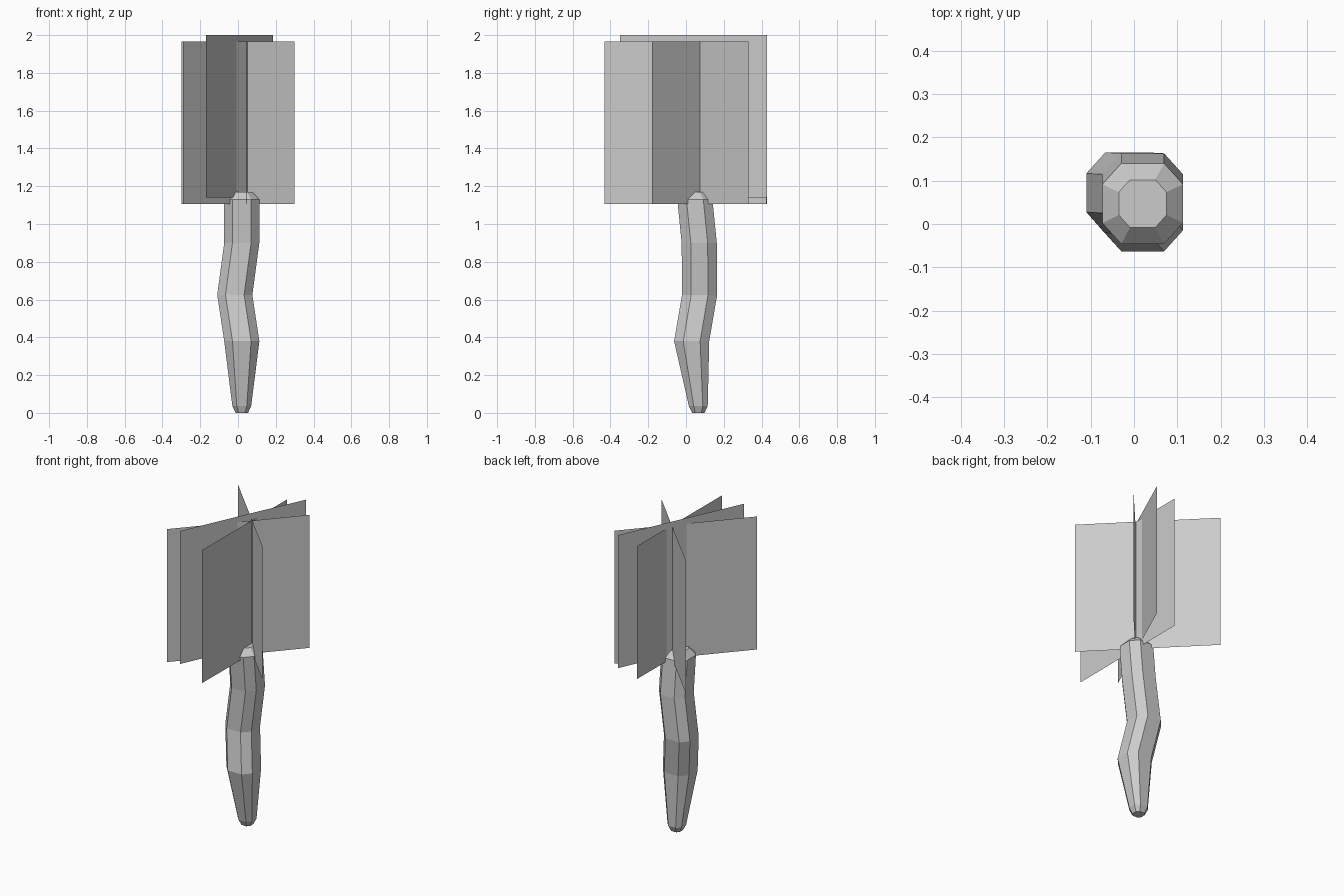
import bpy, bmesh

if "Cube" in bpy.data.objects:
    bpy.data.objects.remove(bpy.data.objects["Cube"])

def make_object(name, bm):
    mesh = bpy.data.meshes.new(name)
    bm.to_mesh(mesh)
    bm.free()
    obj = bpy.data.objects.new(name, mesh)
    bpy.context.collection.objects.link(obj)
    return obj

# Crooked eight-sided root: centre x, centre y, z, half width per ring
RINGS = [
    (0.02, 0.065, 0.00, 0.033),
    (0.02, 0.065, 0.037, 0.05),
    (0.02, 0.03, 0.38, 0.093),
    (-0.017, 0.072, 0.625, 0.093),
    (0.02, 0.07, 0.90, 0.093),
    (0.02, 0.047, 1.13, 0.093),
    (0.02, 0.047, 1.17, 0.055),
]
FX, FY = 0.53, 0.48   # flat side lengths of the chamfered square section
SECTION = [(1, -FY), (1, FY), (FX, 1), (-FX, 1),
           (-1, FY), (-1, -FY), (-FX, -1), (FX, -1)]

bm = bmesh.new()
loops = [[bm.verts.new((cx + r * a, cy + r * b, z)) for a, b in SECTION]
         for cx, cy, z, r in RINGS]
for low, high in zip(loops, loops[1:]):
    for i in range(8):
        j = (i + 1) % 8
        bm.faces.new((low[i], low[j], high[j], high[i]))
bm.faces.new(loops[0][::-1])
bm.faces.new(loops[-1])
make_object("root", bm)

# Leaf cards: square upright planes crossing above the root
SIZE = 0.86
LEAVES = [
    ((-0.17, -0.35), (0.185, 0.43), 1.14),
    ((-0.29, -0.31), (0.28, 0.33), 1.105),
    ((-0.30, 0.43), (0.30, -0.18), 1.105),
    ((0.045, -0.432), (0.05, 0.427), 1.105),
]
for n, (a, b, z) in enumerate(LEAVES, 1):
    bm = bmesh.new()
    corners = [(*a, z), (*b, z), (*b, z + SIZE), (*a, z + SIZE)]
    bm.faces.new([bm.verts.new(c) for c in corners])
    make_object(f"leaf_card_{n}", bm)
